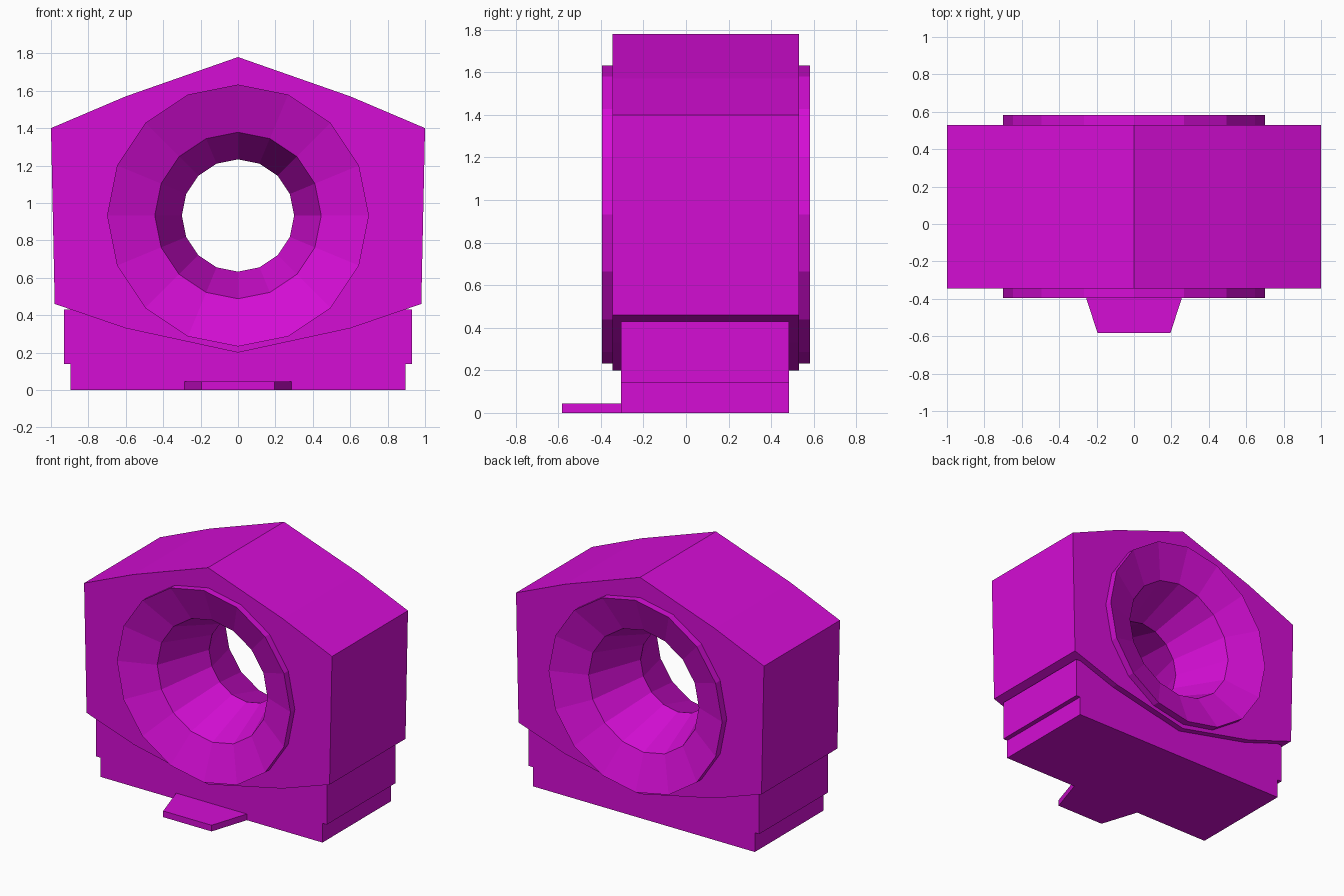
import bpy, bmesh, math
from mathutils import Vector

cube = bpy.data.objects.get("Cube")
if cube:
    bpy.data.objects.remove(cube, do_unlink=True)

magenta = bpy.data.materials.new("bright_magenta")
magenta.use_nodes = True
COLOUR = (0.66, 0.004, 0.66, 1)
magenta.diffuse_color = COLOUR
magenta.node_tree.nodes["Principled BSDF"].inputs["Base Color"].default_value = COLOUR

SIDES = 16
AXIS_Z = 0.933


def finish(bm, name):
    bmesh.ops.recalc_face_normals(bm, faces=bm.faces[:])
    mesh = bpy.data.meshes.new(name)
    bm.to_mesh(mesh)
    bm.free()
    mesh.materials.append(magenta)
    obj = bpy.data.objects.new(name, mesh)
    bpy.context.collection.objects.link(obj)
    return obj


def prism(name, points, offset):
    """Extrude a flat outline along the offset."""
    bm = bmesh.new()
    face = bm.faces.new([bm.verts.new(p) for p in points])
    moved = bmesh.ops.extrude_face_region(bm, geom=[face], use_keep_orig=True)["geom"]
    verts = [v for v in moved if isinstance(v, bmesh.types.BMVert)]
    bmesh.ops.translate(bm, verts=verts, vec=Vector(offset))
    return finish(bm, name)


def lathe(name, profile):
    """Turn a closed (radius, y) profile around the bore axis."""
    bm = bmesh.new()
    rings = []
    for i in range(SIDES):
        a = math.tau * i / SIDES
        rings.append([bm.verts.new((r * math.cos(a), y, AXIS_Z + r * math.sin(a)))
                      for r, y in profile])
    n = len(profile)
    for i in range(SIDES):
        a, b = rings[i], rings[(i + 1) % SIDES]
        for j in range(n):
            k = (j + 1) % n
            bm.faces.new((a[j], a[k], b[k], b[j]))
    return finish(bm, name)


def mirrored(half):
    """Complete a symmetric outline from its right half, top to bottom."""
    return half + [(-x, h) for x, h in reversed(half) if x > 0]


# Housing: peaked block drilled through to receive the sleeve
outline = mirrored([(0, 1.78), (0.6, 1.57), (1, 1.4), (0.98, 0.46), (0.6, 0.33), (0, 0.2)])
housing = prism("housing", [(x, -0.345, z) for x, z in outline], (0, 0.875, 0))

circle = [math.tau * i / SIDES for i in range(SIDES)]
cutter = prism("bore_cutter",
               [(0.64 * math.cos(a), -1, AXIS_Z + 0.64 * math.sin(a)) for a in circle],
               (0, 2, 0))
cutter.hide_render = True
drill = housing.modifiers.new("bore", 'BOOLEAN')
drill.operation = 'DIFFERENCE'
drill.solver = 'EXACT'
drill.object = cutter
bpy.context.view_layer.objects.active = housing
bpy.ops.object.modifier_apply(modifier=drill.name)
bpy.data.objects.remove(cutter, do_unlink=True)

# Sleeve: flared at both ends, narrowest in the middle
lathe("bore_sleeve", [(0.7, -0.395), (0.445, -0.295), (0.3, 0.095),
                      (0.445, 0.487), (0.7, 0.583)])

# Base: block with a step along each side
base = mirrored([(0.93, 0.43), (0.93, 0.14), (0.895, 0.14), (0.895, 0)])
prism("base", [(x, -0.305, z) for x, z in base], (0, 0.79, 0))

# Tapered tab at the front of the base
tab = mirrored([(0.285, -0.305), (0.195, -0.583)])
prism("front_tab", [(x, y, 0) for x, y in tab], (0, 0, 0.045))
